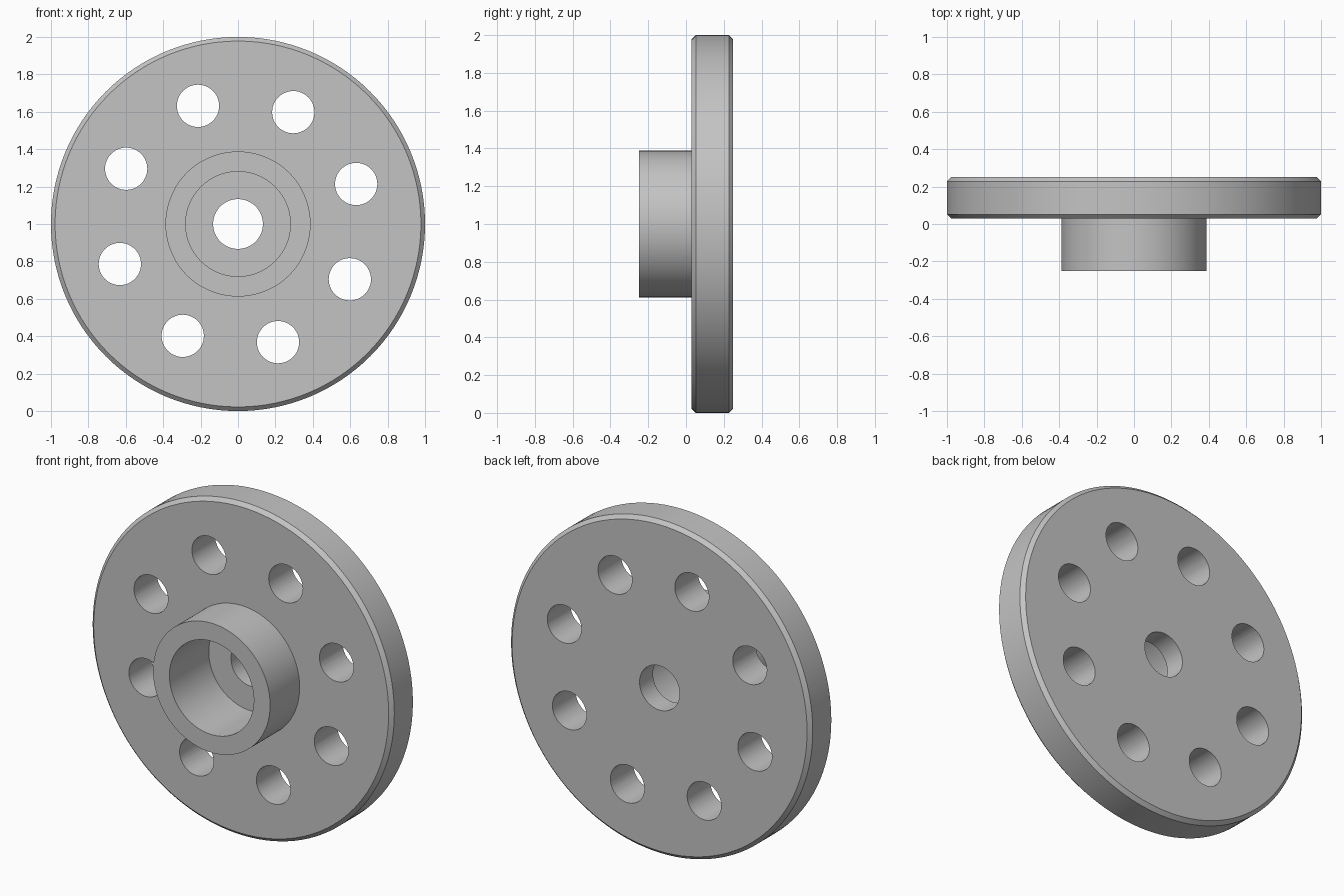
import bpy
import bmesh
from math import cos, sin, pi, radians
from mathutils import Matrix, Vector

default = bpy.data.objects.get("Cube")
if default:
    bpy.data.objects.remove(default, do_unlink=True)

SEGMENTS = 128
CENTRE_Z = 1.0
BACK, PLATE_FRONT, HUB_FRONT, STEP = 0.25, 0.03, -0.25, 0.123
CHAMFER = 0.022

metal = bpy.data.materials.new("grey metal")
metal.use_nodes = True
grey = (0.55, 0.55, 0.55, 1)
metal.diffuse_color = grey
metal.node_tree.nodes["Principled BSDF"].inputs["Base Color"].default_value = grey


def add_object(name, bm):
    mesh = bpy.data.meshes.new(name)
    bm.to_mesh(mesh)
    bm.free()
    obj = bpy.data.objects.new(name, mesh)
    bpy.context.collection.objects.link(obj)
    mesh.materials.append(metal)
    return obj


def lathe(name, profile):
    """Revolve a closed (radius, y) profile about the y axis."""
    bm = bmesh.new()
    rings = []
    for i in range(SEGMENTS):
        a = 2 * pi * i / SEGMENTS
        rings.append([bm.verts.new((r * cos(a), y, CENTRE_Z + r * sin(a)))
                      for r, y in profile])
    n = len(profile)
    for i, ring in enumerate(rings):
        following = rings[(i + 1) % SEGMENTS]
        for j in range(n):
            k = (j + 1) % n
            bm.faces.new((ring[j], ring[k], following[k], following[j]))
    bmesh.ops.recalc_face_normals(bm, faces=bm.faces)
    return add_object(name, bm)


# Flanged disc with hub, counterbore and through bore
flange = lathe("hub_flange", [
    (0.133, BACK), (1 - CHAMFER, BACK), (1, BACK - CHAMFER),
    (1, PLATE_FRONT + CHAMFER), (1 - CHAMFER, PLATE_FRONT),
    (0.388, PLATE_FRONT), (0.388, HUB_FRONT),
    (0.28, HUB_FRONT), (0.28, STEP), (0.133, STEP)])

# Ring of eight bolt holes
bm = bmesh.new()
for i in range(8):
    a = radians(18.7 + 45 * i)
    place = Matrix.Translation(Vector((0.667 * cos(a), 0.14, CENTRE_Z + 0.667 * sin(a))))
    bmesh.ops.create_cone(bm, cap_ends=True, segments=48, radius1=0.113,
                          radius2=0.113, depth=0.5,
                          matrix=place @ Matrix.Rotation(pi / 2, 4, "X"))
cutter = add_object("bolt_hole_cutter", bm)
cutter.hide_render = True

cut = flange.modifiers.new("bolt holes", "BOOLEAN")
cut.operation = "DIFFERENCE"
cut.solver = "EXACT"
cut.object = cutter

bpy.ops.object.select_all(action="DESELECT")
flange.select_set(True)
bpy.context.view_layer.objects.active = flange
bpy.ops.object.modifier_apply(modifier=cut.name)
bpy.data.objects.remove(cutter, do_unlink=True)
bpy.ops.object.shade_smooth_by_angle(angle=radians(30))
